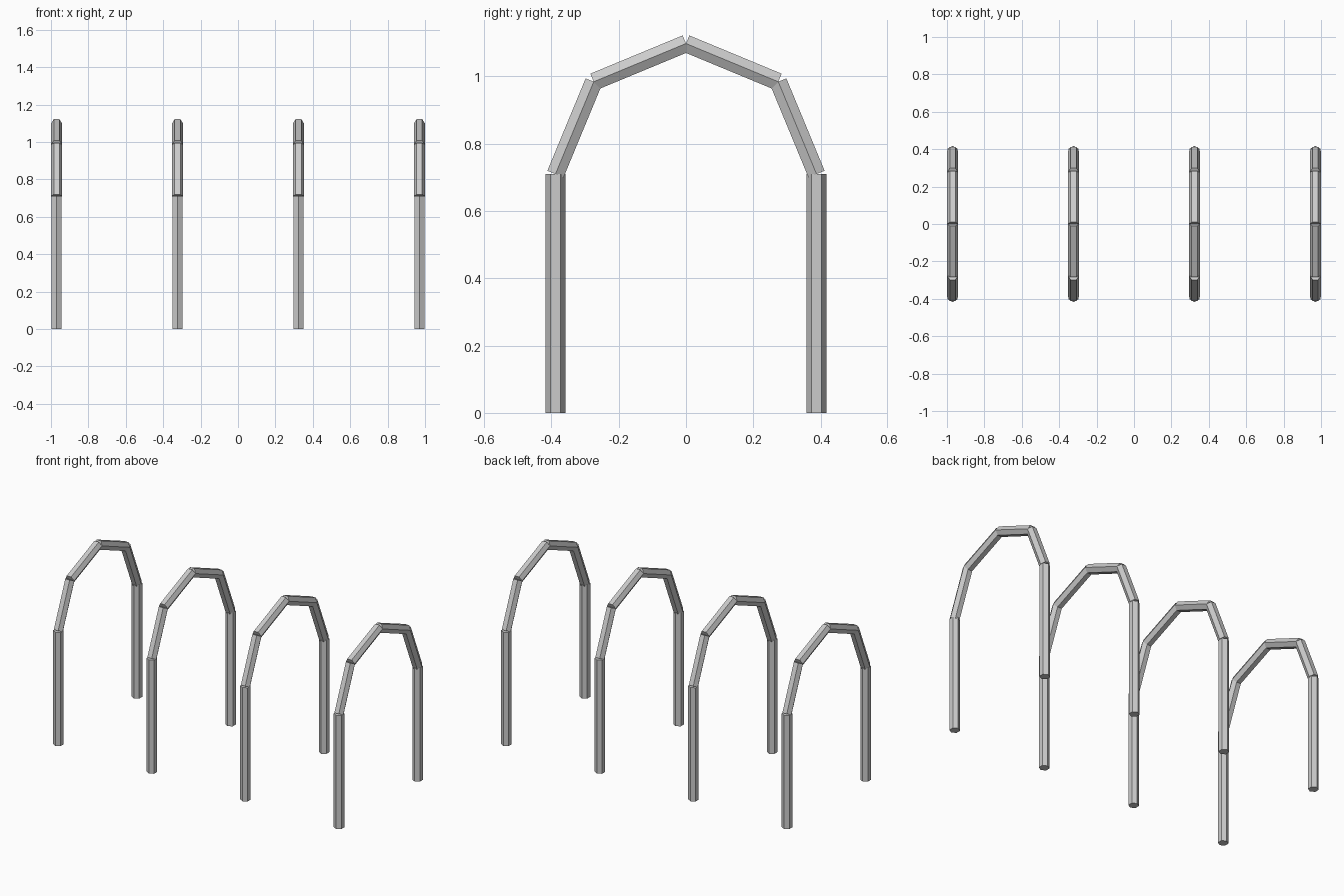
import bpy
from math import sin, cos, pi
from mathutils import Vector, Matrix

if "Cube" in bpy.data.objects:
    bpy.data.objects.remove(bpy.data.objects["Cube"])

TUBE = 0.03      # tube radius (six-sided)
HALF = 0.388     # half width of a hoop and radius of its arch
POST = 0.71      # post height


def tube(name, a, b, flat_side):
    """Six-sided capped bar from a to b, square-cut ends.
    flat_side: corners point along y (flat towards x), else corners along x."""
    a, b = Vector(a), Vector(b)
    axis = (b - a).normalized()
    corner = Vector((0, 1, 0)) if flat_side else Vector((1, 0, 0))
    side = axis.cross(corner)
    verts = [p + TUBE * (cos(i * pi / 3) * corner + sin(i * pi / 3) * side)
             for p in (a, b) for i in range(6)]
    faces = [(i, (i + 1) % 6, (i + 1) % 6 + 6, i + 6) for i in range(6)]
    faces += [tuple(range(5, -1, -1)), tuple(range(6, 12))]
    mesh = bpy.data.meshes.new(name)
    mesh.from_pydata(verts, [], faces)
    obj = bpy.data.objects.new(name, mesh)
    bpy.context.collection.objects.link(obj)
    return obj


for h in range(4):
    x = -0.97 + h * 1.94 / 3

    # upright posts
    for label, y in (("front", -HALF), ("back", HALF)):
        tube(f"hoop_{h + 1}_{label}_post", (x, y, 0), (x, y, POST), True)

    # arch made of four straight bars
    pts = [(x, -HALF * cos(i * pi / 4), POST + HALF * sin(i * pi / 4)) for i in range(5)]
    for i in range(4):
        tube(f"hoop_{h + 1}_arch_bar_{i + 1}", pts[i], pts[i + 1], False)
